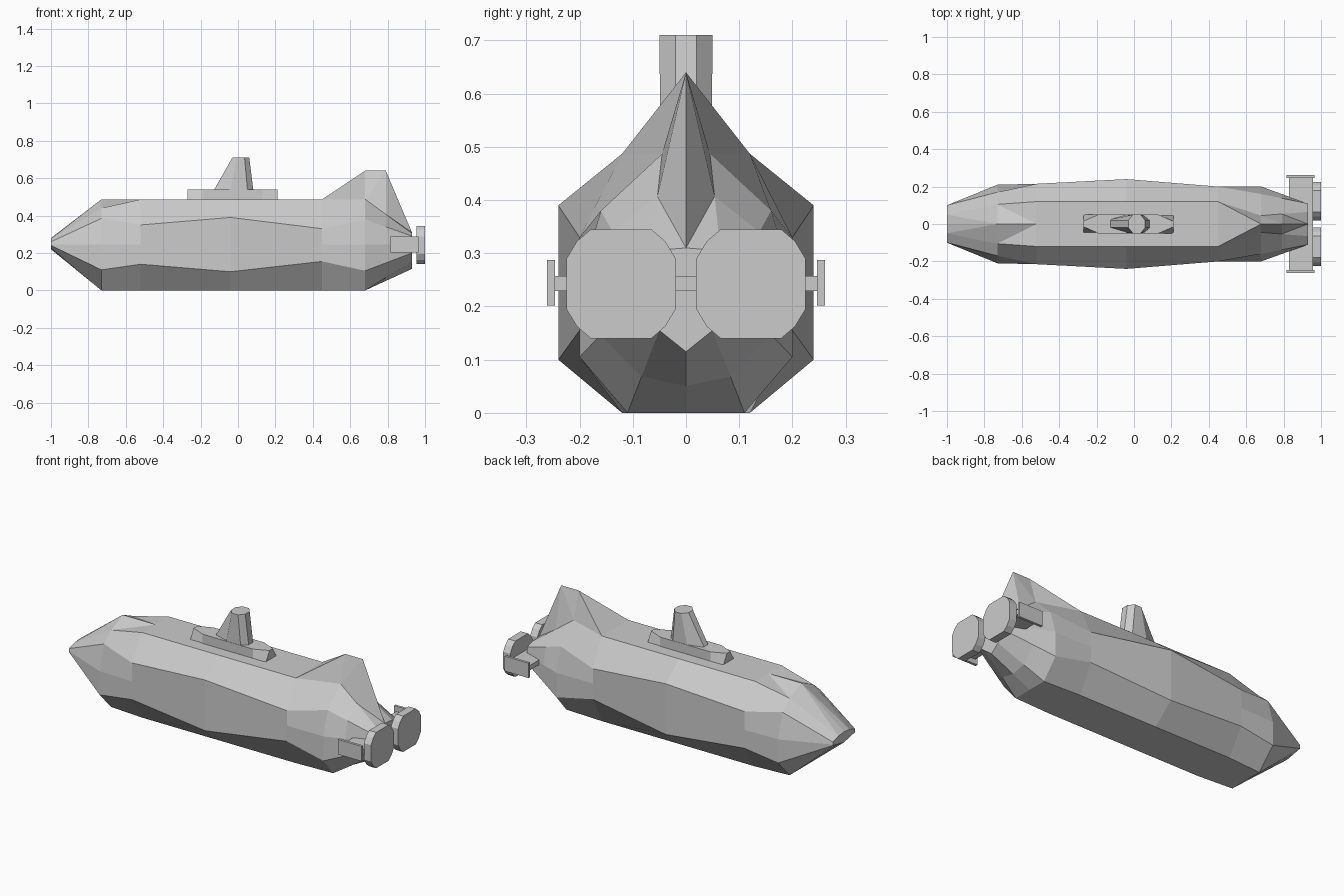
import bpy, bmesh

if "Cube" in bpy.data.objects:
    bpy.data.objects.remove(bpy.data.objects["Cube"])


def make(name, verts, faces):
    mesh = bpy.data.meshes.new(name)
    mesh.from_pydata(verts, [], faces)
    bm = bmesh.new()
    bm.from_mesh(mesh)
    bmesh.ops.remove_doubles(bm, verts=bm.verts, dist=1e-5)
    bmesh.ops.recalc_face_normals(bm, faces=bm.faces)
    bm.to_mesh(mesh)
    bm.free()
    obj = bpy.data.objects.new(name, mesh)
    bpy.context.collection.objects.link(obj)
    return obj


def loft(name, rings, fold=()):
    """Skin equal-length rings and cap both ends; fold = columns split into triangles."""
    n = len(rings[0])
    verts = [v for r in rings for v in r]
    faces = [list(range(n)), list(range(len(verts) - n, len(verts)))]
    for k in range(len(rings) - 1):
        for i in range(n):
            j = (i + 1) % n
            a, b, c, d = k*n + i, k*n + j, (k+1)*n + j, (k+1)*n + i
            if i == 0 and fold:
                faces += [(a, b, d), (b, c, d)]
            elif i == n - 1 and fold:
                faces += [(a, b, c), (a, c, d)]
            else:
                faces.append((a, b, c, d))
    return make(name, verts, faces)


def box(name, lo, hi):
    (x0, y0, z0), (x1, y1, z1) = lo, hi
    ring = [(y0, z0), (y1, z0), (y1, z1), (y0, z1)]
    return loft(name, [[(x, y, z) for y, z in ring] for x in (x0, x1)])


# Hull: half cross-sections (y, z) from top centre to bottom centre
MID = 0.245
stations = [
    (-1.00, [(0, .28), (.05, .275), (.10, .26), (.10, MID), (.10, .24), (.05, .23), (0, .22)]),
    (-0.73, [(0, .487), (.105, .44), (.17, .385), (.21, MID), (.21, .11), (.105, 0), (0, 0)]),
    (-0.52, [(0, .487), (.12, .487), (.215, .35), (.215, MID), (.215, .14), (.12, 0), (0, 0)]),
    (-0.04, [(0, .487), (.12, .487), (.24, .39), (.24, MID), (.24, .10), (.12, 0), (0, 0)]),
    (0.45, [(0, .487), (.12, .487), (.20, .33), (.20, MID), (.20, .155), (.12, 0), (0, 0)]),
    (0.68, [(0, .64), (.045, .487), (.16, .38), (.20, MID), (.20, .105), (.11, 0), (0, 0)]),
    (0.93, [(0, .31), (.065, .305), (.11, .29), (.11, MID), (.11, .20), (.05, .155), (0, .115)]),
]
# Extra station carrying the rear tip of the fin
t = 0.44
mix = [(a[0]*(1-t) + b[0]*t, a[1]*(1-t) + b[1]*t)
       for a, b in zip(stations[-2][1], stations[-1][1])]
mix[0] = (0, .64)
stations.insert(-1, (0.79, mix))

rings = []
for x, half in stations:
    full = half + [(-y, z) for y, z in half[-2:0:-1]]
    rings.append([(x, y, z) for y, z in full])
loft("hull", rings, fold=(0,))

# Deck plinth with tapered ends
base = [(-.27, .05), (-.19, .05), (.13, .05), (.21, .05)]
top = [(-.27, .015), (-.19, .05), (.13, .05), (.21, .015)]
loft("deck_plinth", [[(x, y, z) for x, y in pts] + [(x, -y, z) for x, y in reversed(pts)]
                     for pts, z in ((base, .48), (top, .54))])

# Conning tower: teardrop foot to octagonal top
foot = [(-.155, .018), (-.05, .048), (.055, .048), (.088, .02)]
cap = [(-.03, .02), (-.005, .05), (.035, .05), (.06, .02)]
loft("conning_tower", [[(x, y, z) for x, y in pts] + [(x, -y, z) for x, y in reversed(pts)]
                       for pts, z in ((foot, .49), (cap, .71))])

# Tail plane
box("tail_plane", (.83, -.25, .229), (.957, .25, .257))

# Propeller discs and end plates on both sides
quarter = [(.103, .047), (.083, .08), (.057, .1025)]
outline = (quarter + [(-y, z) for y, z in reversed(quarter)]
           + [(-y, -z) for y, z in quarter] + [(y, -z) for y, z in reversed(quarter)])
for side, s in (("left", -1), ("right", 1)):
    loft("propeller_" + side, [[(x, s*.122 + y, .2425 + z) for y, z in outline]
                               for x in (.955, 1.0)])
    ys = sorted((s*.246, s*.261))
    box("end_plate_" + side, (.815, ys[0], .202), (.965, ys[1], .287))
